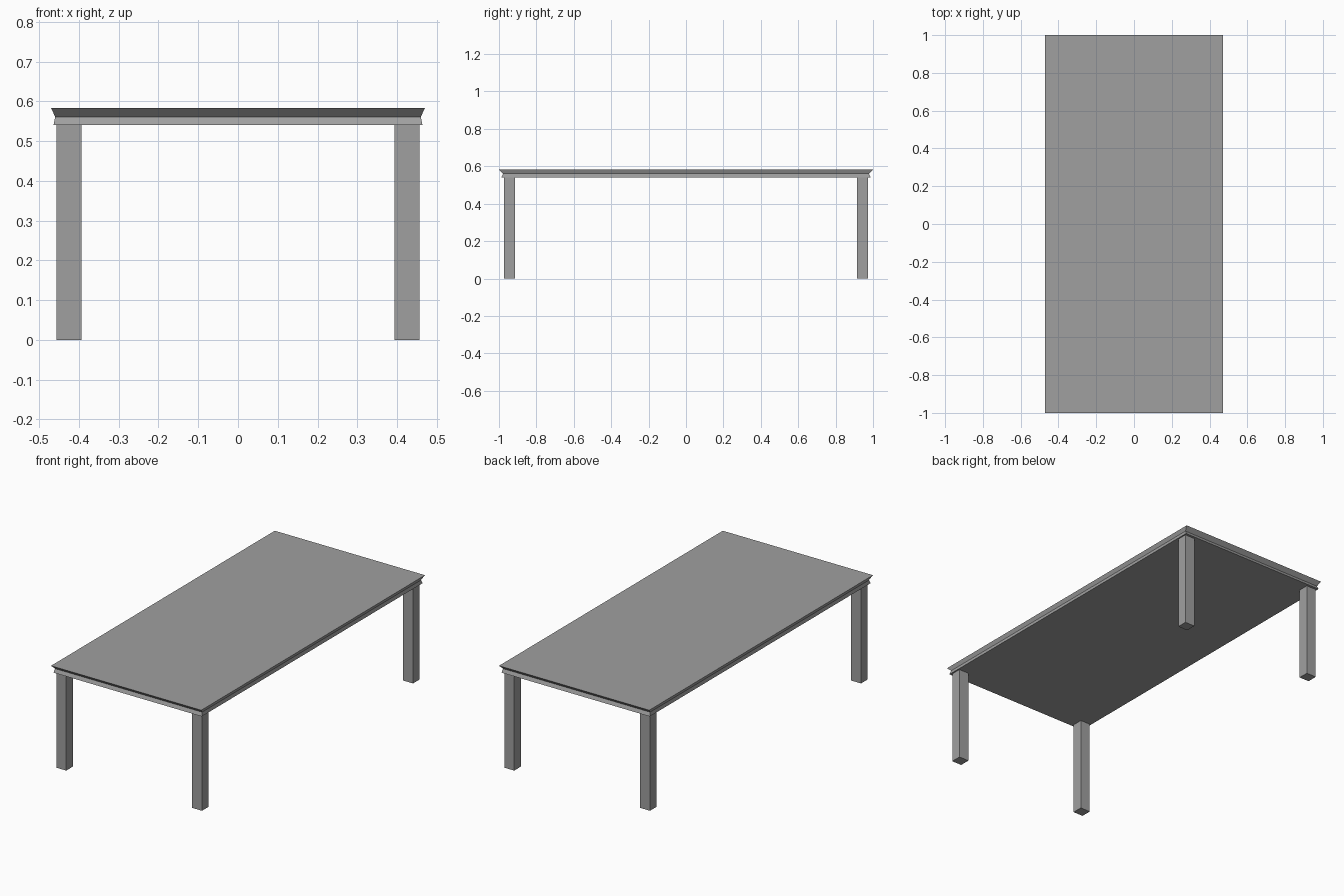
import bpy
import bmesh

cube = bpy.data.objects.get("Cube")
if cube:
    bpy.data.objects.remove(cube, do_unlink=True)

# Single flat grey
grey = bpy.data.materials.new("grey")
grey.use_nodes = True
grey.diffuse_color = (0.35, 0.35, 0.35, 1)
grey.node_tree.nodes["Principled BSDF"].inputs["Base Color"].default_value = grey.diffuse_color


def stack(name, rings, centre=(0, 0)):
    """Closed solid through rectangles given as (half x, half y, z)."""
    bm = bmesh.new()
    loops = [[bm.verts.new((sx * hx, sy * hy, z))
              for sx, sy in ((-1, -1), (1, -1), (1, 1), (-1, 1))]
             for hx, hy, z in rings]
    bm.faces.new(loops[0][::-1])
    bm.faces.new(loops[-1])
    for low, high in zip(loops, loops[1:]):
        for i in range(4):
            j = (i + 1) % 4
            bm.faces.new((low[i], low[j], high[j], high[i]))
    mesh = bpy.data.meshes.new(name)
    bm.to_mesh(mesh)
    bm.free()
    mesh.materials.append(grey)
    obj = bpy.data.objects.new(name, mesh)
    obj.location = (*centre, 0)
    bpy.context.collection.objects.link(obj)
    return obj


TOP, NECK, UNDER = 0.583, 0.561, 0.541

# Table top with a flared lip above a pinched edge band
stack("table_top", [(0.464, 0.987, UNDER), (0.460, 0.978, NECK), (0.470, 1.0, TOP)])

# Four square legs
for end, sy in (("front", -1), ("back", 1)):
    for side, sx in (("right", -1), ("left", 1)):
        stack(f"{end}_{side}_leg", [(0.031, 0.03, 0), (0.031, 0.03, UNDER)],
              (sx * 0.425, sy * 0.943))
